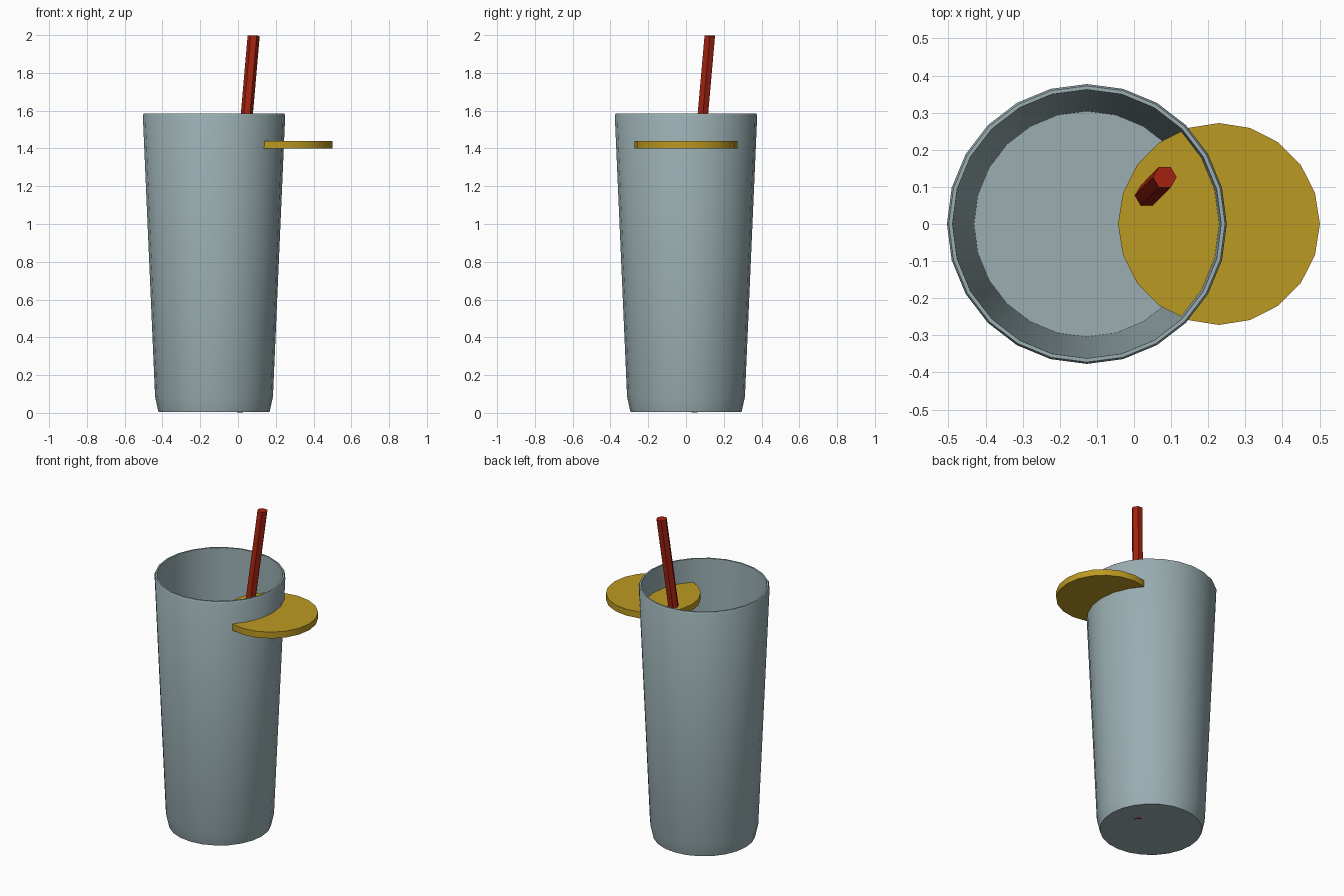
import bpy, bmesh, math
from mathutils import Vector

if "Cube" in bpy.data.objects:
    bpy.data.objects.remove(bpy.data.objects["Cube"])


def material(name, rgb):
    m = bpy.data.materials.new(name)
    m.diffuse_color = (*rgb, 1)
    m.use_nodes = True
    m.node_tree.nodes["Principled BSDF"].inputs["Base Color"].default_value = m.diffuse_color
    return m


def loft(name, rings, mat, smooth):
    """Skin a list of rings of points and cap both ends."""
    bm = bmesh.new()
    vs = [[bm.verts.new(p) for p in r] for r in rings]
    n = len(rings[0])
    for a, b in zip(vs, vs[1:]):
        for i in range(n):
            j = (i + 1) % n
            bm.faces.new((a[i], a[j], b[j], b[i]))
    bm.faces.new(vs[0][::-1])
    bm.faces.new(vs[-1])
    bmesh.ops.recalc_face_normals(bm, faces=bm.faces)
    me = bpy.data.meshes.new(name)
    bm.to_mesh(me)
    bm.free()
    me.materials.append(mat)
    ob = bpy.data.objects.new(name, me)
    bpy.context.collection.objects.link(ob)
    if smooth:
        bpy.ops.object.select_all(action='DESELECT')
        ob.select_set(True)
        bpy.context.view_layer.objects.active = ob
        bpy.ops.object.shade_smooth_by_angle(angle=math.radians(30))
    return ob


def ring(cx, cy, z, r, n, lean=(0, 0)):
    """Circle of n points; lean tilts the ring square to a leaning axis."""
    pts = []
    for i in range(n):
        a = 2 * math.pi * i / n
        x, y = r * math.cos(a), r * math.sin(a)
        pts.append(Vector((cx + x, cy + y, z - x * lean[0] - y * lean[1])))
    return pts


glass_mat = material("pale_grey_glass", (0.32, 0.42, 0.44))
lemon_mat = material("lemon_yellow", (0.50, 0.32, 0.016))
straw_mat = material("straw_red", (0.37, 0.016, 0.005))

# Tapered glass: outside wall up, over the rim, inside wall down to the floor
profile = [(0.294, 0.004), (0.312, 0.085), (0.377, 1.575), (0.372, 1.585),
           (0.362, 1.585), (0.304, 0.07)]
loft("glass", [ring(-0.127, 0, z, r, 24) for r, z in profile], glass_mat, True)

# Lemon slice pushed through the wall below the rim
loft("lemon_slice", [ring(0.229, 0, z, 0.272, 20) for z in (1.40, 1.44)],
     lemon_mat, True)

# Six-sided straw with a slight bend inside the glass
lean = (0.088, 0.086)
loft("straw", [ring(-0.005, 0.033, 0.006, 0.032, 6, (0.1, 0.1)),
               ring(0.005, 0.047, 1.1, 0.032, 6),
               ring(0.083, 0.126, 1.997, 0.032, 6, (0.04, 0.04))],
     straw_mat, False)
